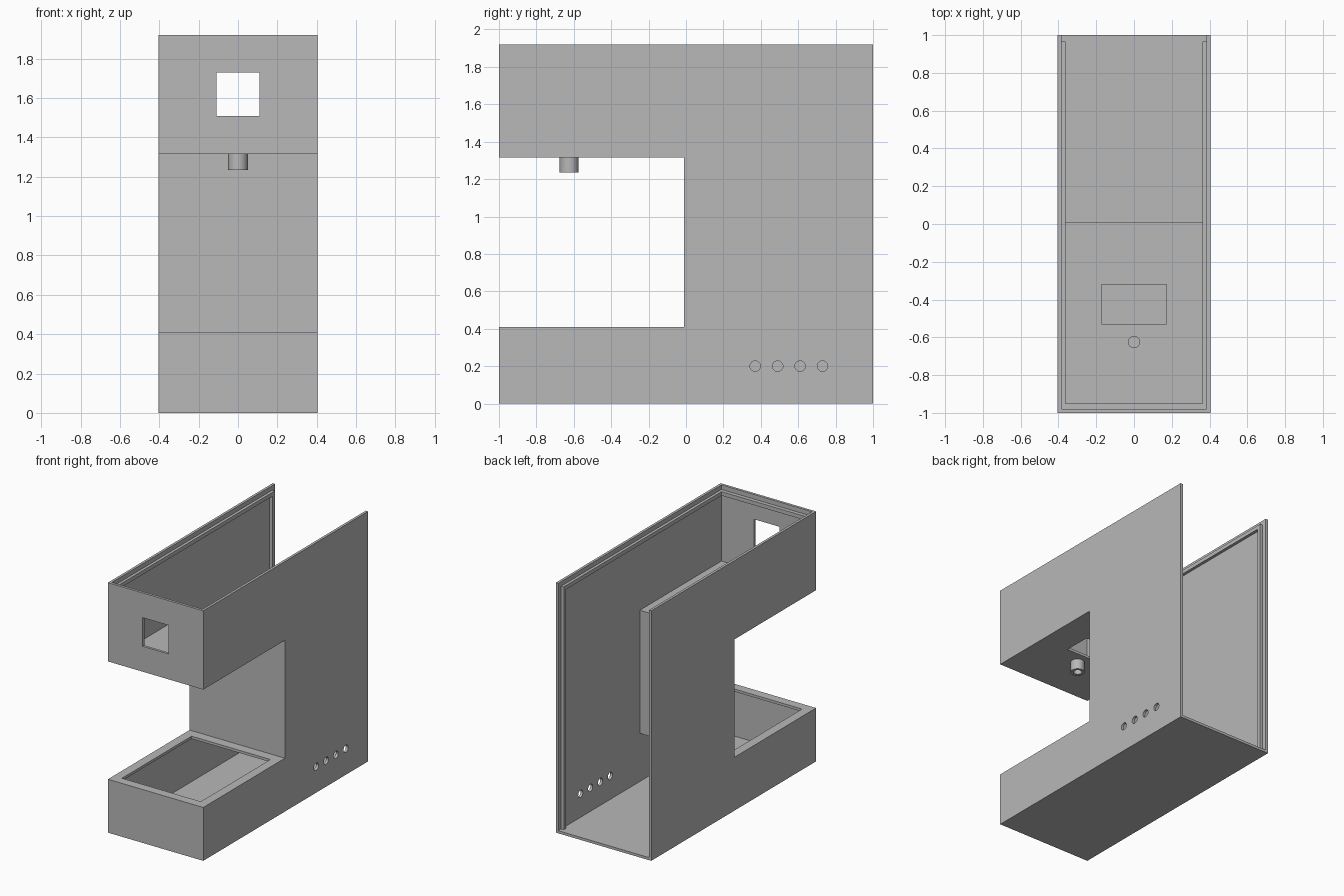
import bpy
import bmesh
from mathutils import Matrix, Vector

cube = bpy.data.objects.get("Cube")
if cube:
    bpy.data.objects.remove(cube, do_unlink=True)

grey = bpy.data.materials.new("plain_grey")
grey.use_nodes = True
GREY = (0.48, 0.48, 0.48, 1)
grey.diffuse_color = GREY
grey.node_tree.nodes["Principled BSDF"].inputs["Base Color"].default_value = GREY

HALF_W, WALL = 0.405, 0.02
INNER = HALF_W - WALL
TOP, ARM, TRAY = 1.92, 1.315, 0.41


def finish(name, bm):
    bmesh.ops.recalc_face_normals(bm, faces=bm.faces)
    mesh = bpy.data.meshes.new(name)
    bm.to_mesh(mesh)
    bm.free()
    mesh.materials.append(grey)
    obj = bpy.data.objects.new(name, mesh)
    bpy.context.collection.objects.link(obj)
    return obj


def prism(name, profile, x0, x1):
    """Extrude a (y, z) outline from x0 to x1."""
    bm = bmesh.new()
    face = bm.faces.new([bm.verts.new((x0, y, z)) for y, z in profile])
    ext = bmesh.ops.extrude_face_region(bm, geom=[face])
    moved = [v for v in ext["geom"] if isinstance(v, bmesh.types.BMVert)]
    bmesh.ops.translate(bm, verts=moved, vec=Vector((x1 - x0, 0, 0)))
    return finish(name, bm)


def box(name, x0, x1, y0, y1, z0, z1):
    return prism(name, [(y0, z0), (y1, z0), (y1, z1), (y0, z1)], x0, x1)


def cylinder(name, centre, radius, depth, axis="Z"):
    bm = bmesh.new()
    turn = Matrix.Rotation(1.5707963, 4, "Y") if axis == "X" else Matrix()
    bmesh.ops.create_cone(bm, cap_ends=True, segments=32, radius1=radius,
                          radius2=radius, depth=depth,
                          matrix=Matrix.Translation(centre) @ turn)
    return finish(name, bm)


def cut(target, cutters):
    """Subtract the cutters, then remove them."""
    for c in cutters:
        mod = target.modifiers.new("cut", "BOOLEAN")
        mod.operation, mod.solver, mod.object = "DIFFERENCE", "EXACT", c
    bpy.context.view_layer.update()
    result = bpy.data.meshes.new_from_object(
        target.evaluated_get(bpy.context.evaluated_depsgraph_get()))
    target.modifiers.clear()
    target.data = result
    for c in cutters:
        bpy.data.objects.remove(c, do_unlink=True)


# C-shaped housing, hollow with open top and back
housing = prism("housing", [(-1, 0), (1, 0), (1, TOP), (-1, TOP), (-1, ARM),
                            (-0.01, ARM), (-0.01, TRAY), (-1, TRAY)],
                -HALF_W, HALF_W)
front = -1 + WALL
cutters = [
    prism("cavity", [(front, WALL), (1.1, WALL), (1.1, 2.1), (front, 2.1),
                     (front, ARM + WALL), (0.01, ARM + WALL),
                     (0.01, TRAY - WALL), (front, TRAY - WALL)], -INNER, INNER),
    box("front_window", -0.11, 0.11, -1.1, -0.9, 1.51, 1.73),
    box("arm_floor_opening", -0.173, 0.173, -0.53, -0.32, 1.25, 1.4),
    box("tray_opening", -0.335, 0.335, -0.93, -0.085, 0.36, 0.45),
    cylinder("nozzle_hole", (0, -0.625, ARM), 0.05, 0.2),
]
# Row of cable holes in the left wall
for i in range(4):
    cutters.append(cylinder("cable_hole", (HALF_W, 0.73 - 0.12 * i, 0.2),
                            0.028, 0.1, "X"))
cut(housing, cutters)

# Nozzle tube under the arm
nozzle = cylinder("nozzle", (0, -0.625, 1.285), 0.05, 0.1)
cut(nozzle, [cylinder("nozzle_bore", (0, -0.625, 1.285), 0.03, 0.3)])

# Rails that carry the cover, inside the top and back edges
rail = [(front, 1.855), (0.935, 1.855), (0.935, WALL),
        (0.965, WALL), (0.965, 1.885), (front, 1.885)]
for side, s in (("left", 1), ("right", -1)):
    prism(side + "_rail", rail, s * 0.363, s * INNER)
box("front_rail", -0.363, 0.363, front, -0.95, 1.855, 1.885)

# Keep flat walls crisp and round parts smooth
for obj in (housing, nozzle):
    bpy.ops.object.select_all(action="DESELECT")
    obj.select_set(True)
    bpy.context.view_layer.objects.active = obj
    bpy.ops.object.shade_smooth_by_angle()
